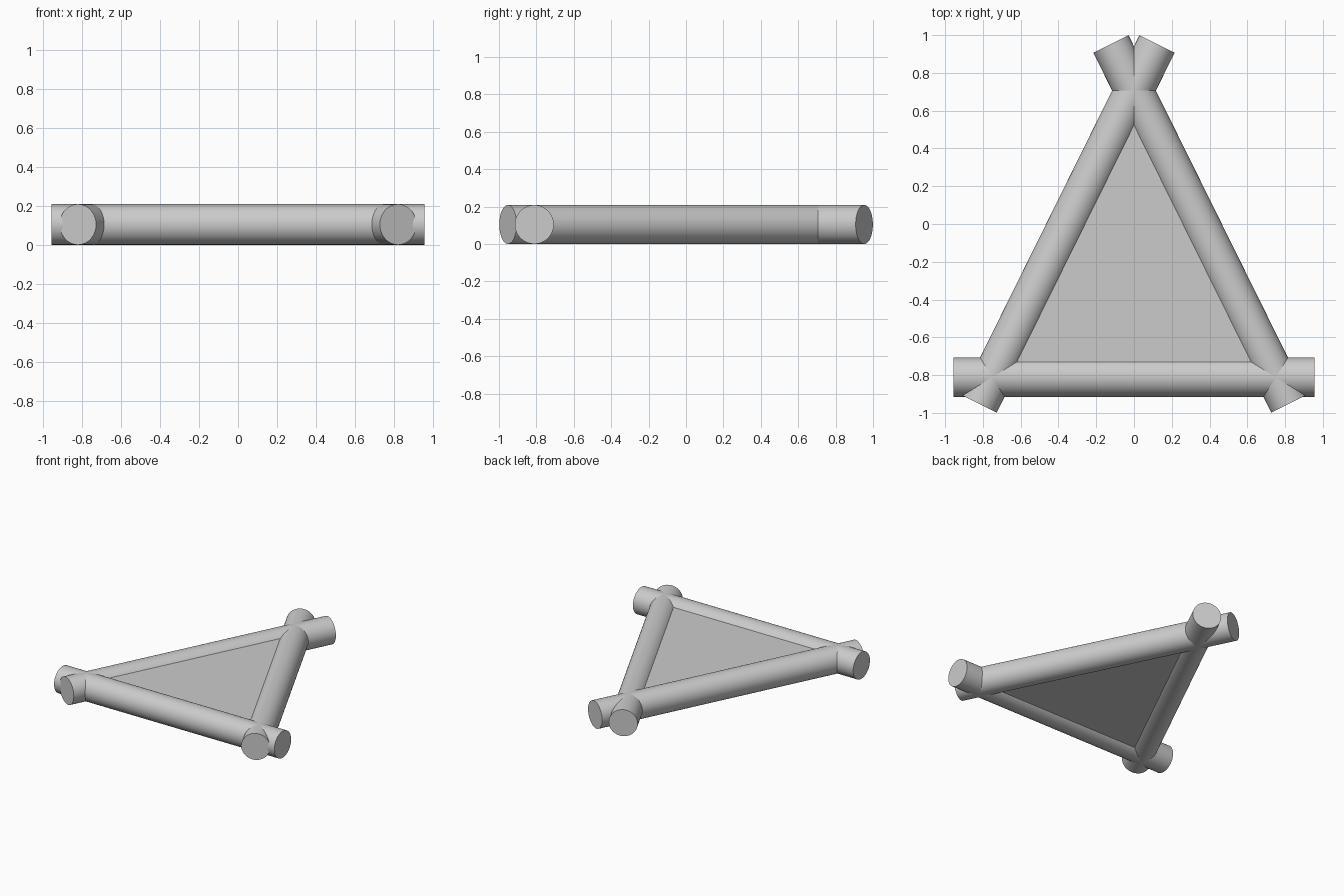
import bpy, bmesh
from mathutils import Vector

if "Cube" in bpy.data.objects:
    bpy.data.objects.remove(bpy.data.objects["Cube"])

R = 0.104   # tube radius
Z = R       # axis height


def tube(name, a, b):
    a, b = Vector((*a, Z)), Vector((*b, Z))
    d = b - a
    bpy.ops.mesh.primitive_cylinder_add(vertices=64, radius=R, depth=d.length,
                                        location=(a + b) / 2)
    o = bpy.context.object
    o.name = name
    o.rotation_euler = d.to_track_quat('Z', 'Y').to_euler()
    bpy.ops.object.shade_smooth_by_angle()


# Three crossing tubes of the frame
tube("front_tube", (-0.956, -0.811), (0.956, -0.811))
for name, s in (("right_tube", 1), ("left_tube", -1)):
    tube(name, (0.82 * s, -0.952), (-0.122 * s, 0.953))

# Triangular panel whose edges are buried in the tubes
bm = bmesh.new()
h = 0.065
face = bm.faces.new([bm.verts.new((x, y, Z - h)) for x, y in
                     ((-0.75, -0.811), (0.75, -0.811), (0, 0.71))])
ext = bmesh.ops.extrude_face_region(bm, geom=[face], use_keep_orig=True)
bmesh.ops.translate(bm, vec=(0, 0, 2 * h),
                    verts=[v for v in ext["geom"] if isinstance(v, bmesh.types.BMVert)])
bmesh.ops.recalc_face_normals(bm, faces=bm.faces)
mesh = bpy.data.meshes.new("panel")
bm.to_mesh(mesh)
bm.free()
bpy.context.collection.objects.link(bpy.data.objects.new("panel", mesh))
